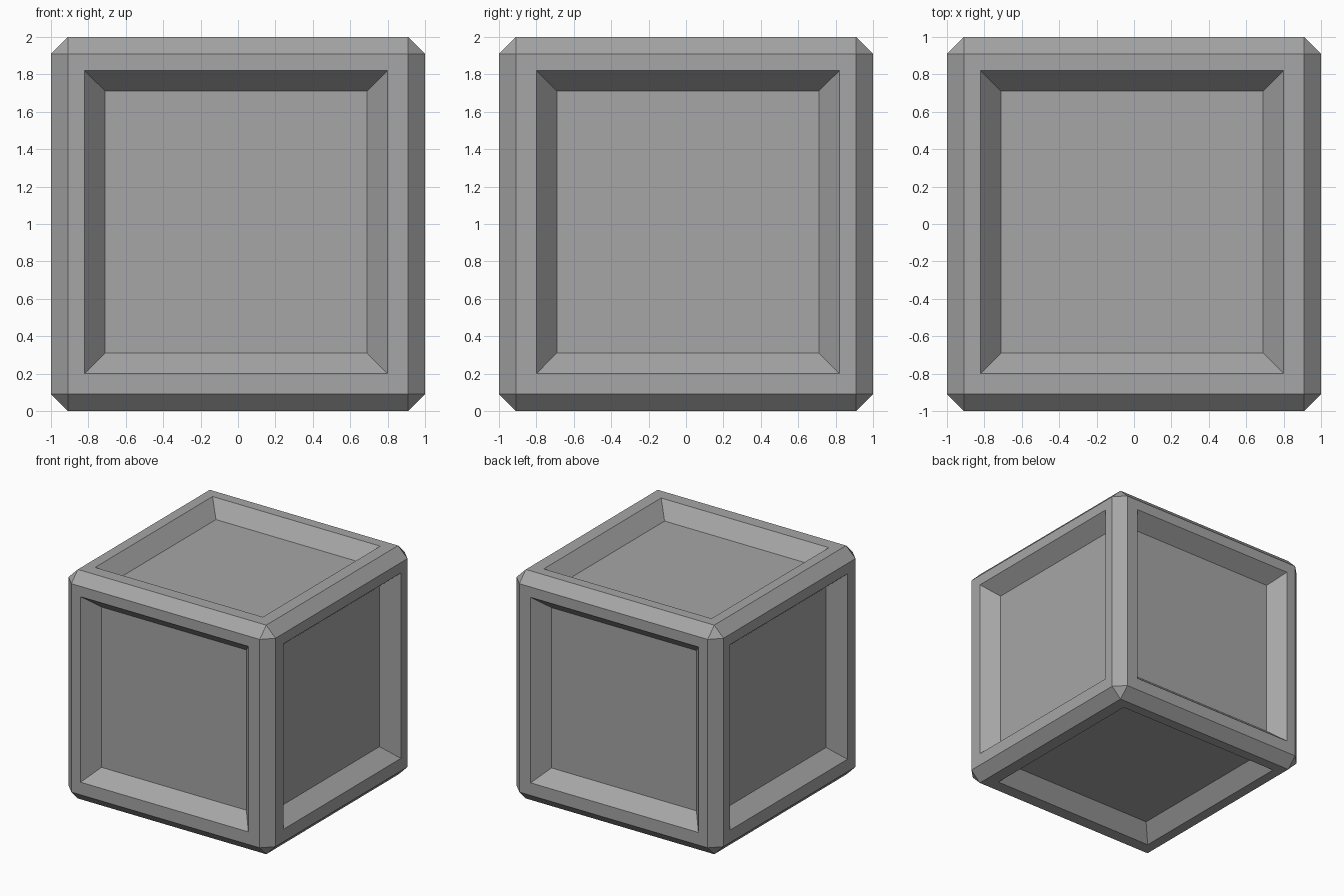
import bpy
import bmesh
from mathutils import Vector

cube = bpy.data.objects.get("Cube")
if cube:
    bpy.data.objects.remove(cube, do_unlink=True)

EDGE = 0.91       # half-width of each flat side inside the chamfer
RIM = 0.81        # half-width of the recess opening
FLOOR = 0.70      # half-width of the recess floor
DEPTH = 0.13
SHIFT = Vector((-0.01, 0.01, 0.01))   # recesses sit slightly off centre

grey = bpy.data.materials.new("mid_grey")
grey.use_nodes = True
colour = (0.38, 0.38, 0.38, 1)
grey.diffuse_color = colour
grey.node_tree.nodes["Principled BSDF"].inputs["Base Color"].default_value = colour

bm = bmesh.new()


def ring(normal, u, v, half, height, shift):
    """Square loop of vertices at a height along the side's normal."""
    offset = shift - normal * shift.dot(normal)
    corners = ((-1, -1), (1, -1), (1, 1), (-1, 1))
    return [bm.verts.new(normal * height + (u * a + v * b) * half + offset)
            for a, b in corners]


def bridge(outer, inner):
    for i in range(4):
        j = (i + 1) % 4
        bm.faces.new((outer[i], outer[j], inner[j], inner[i]))


# Six sides, each a flat frame around a sloped recess
outlines = []
for axis in range(3):
    for sign in (-1, 1):
        n, u = Vector(), Vector()
        n[axis] = sign
        u[(axis + 1) % 3] = 1
        v = n.cross(u)
        edge = ring(n, u, v, EDGE, 1, Vector())
        rim = ring(n, u, v, RIM, 1, SHIFT)
        floor = ring(n, u, v, FLOOR, 1 - DEPTH, SHIFT)
        bridge(edge, rim)
        bridge(rim, floor)
        bm.faces.new(floor)
        outlines.append((n, edge))

# Chamfer strips between neighbouring sides
for i, (n, edge) in enumerate(outlines):
    for m, other in outlines[i + 1:]:
        if abs(n.dot(m)) < 0.5:
            a = [w for w in edge if w.co.dot(m) > 0]
            b = [w for w in other if w.co.dot(n) > 0]
            b.sort(key=lambda w: (w.co - a[1].co).length)
            bm.faces.new((a[0], a[1], b[0], b[1]))

# Triangular corner caps
for x in (-1, 1):
    for y in (-1, 1):
        for z in (-1, 1):
            d = Vector((x, y, z))
            bm.faces.new([w for _, edge in outlines for w in edge
                          if all(w.co[k] * d[k] > 0 for k in range(3))])

bmesh.ops.recalc_face_normals(bm, faces=bm.faces[:])
bmesh.ops.translate(bm, verts=bm.verts[:], vec=(0, 0, 1))

mesh = bpy.data.meshes.new("panelled_block")
bm.to_mesh(mesh)
bm.free()
mesh.materials.append(grey)
block = bpy.data.objects.new("panelled_block", mesh)
bpy.context.collection.objects.link(block)
